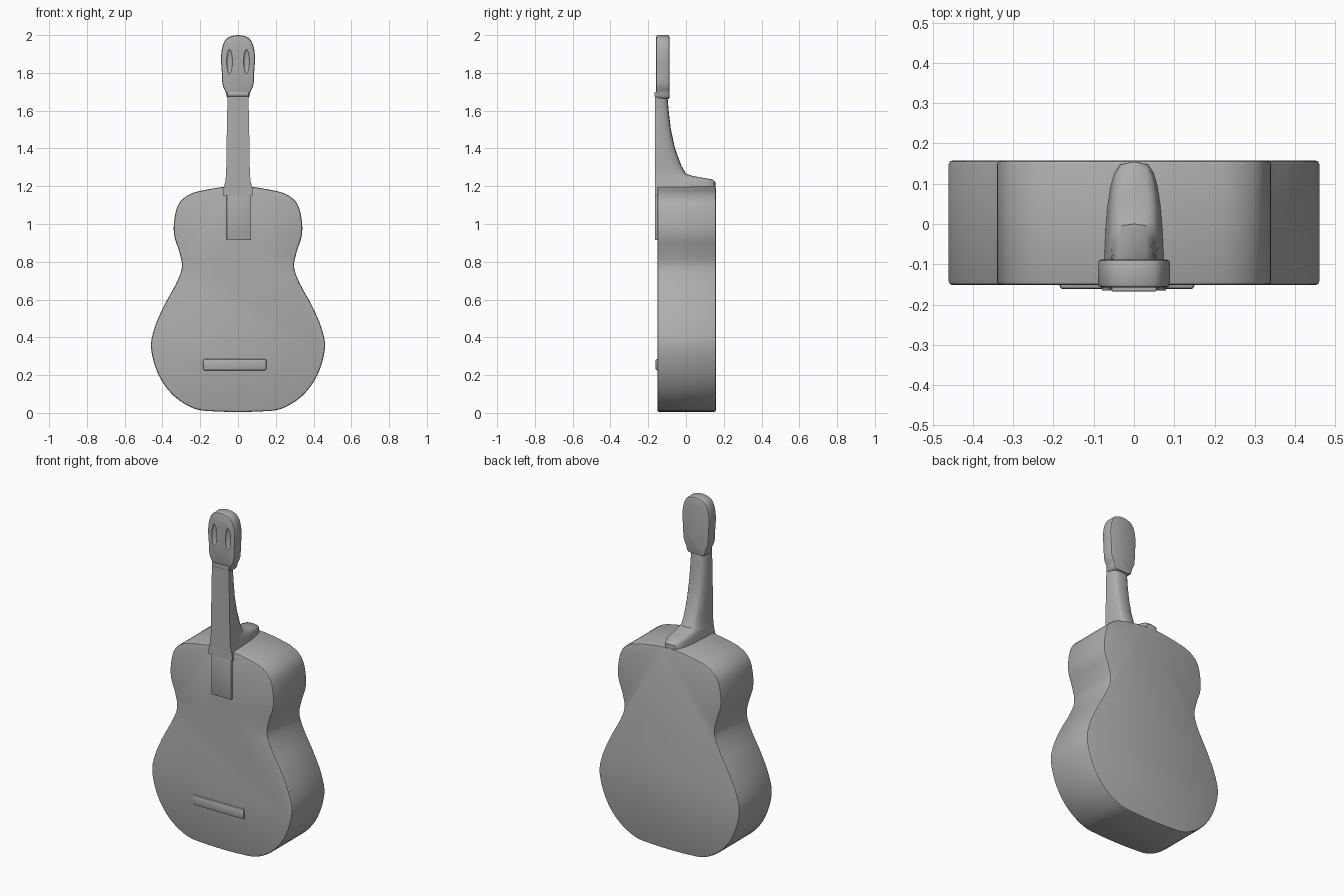
import bpy, bmesh, math
from mathutils import Vector

if "Cube" in bpy.data.objects:
    bpy.data.objects.remove(bpy.data.objects["Cube"], do_unlink=True)

grey = bpy.data.materials.new("plain grey")
grey.use_nodes = True
grey.diffuse_color = (0.42, 0.42, 0.42, 1)
grey.node_tree.nodes["Principled BSDF"].inputs["Base Color"].default_value = grey.diffuse_color


def finish(name, bm):
    bmesh.ops.recalc_face_normals(bm, faces=bm.faces)
    mesh = bpy.data.meshes.new(name)
    bm.to_mesh(mesh)
    bm.free()
    mesh.materials.append(grey)
    ob = bpy.data.objects.new(name, mesh)
    bpy.context.collection.objects.link(ob)
    return ob


def activate(ob):
    bpy.ops.object.select_all(action='DESELECT')
    ob.select_set(True)
    bpy.context.view_layer.objects.active = ob


def smooth(ob, angle=40):
    activate(ob)
    bpy.ops.object.shade_smooth_by_angle(angle=math.radians(angle))


def apply_modifier(ob, kind, **settings):
    mod = ob.modifiers.new(kind.title(), kind)
    for key, value in settings.items():
        setattr(mod, key, value)
    activate(ob)
    bpy.ops.object.modifier_apply(modifier=mod.name)


def cut(ob, cutter):
    apply_modifier(ob, 'BOOLEAN', operation='DIFFERENCE', object=cutter, solver='EXACT')
    bpy.data.objects.remove(cutter, do_unlink=True)


def spline(points, steps=4):
    """Smooth curve through the points."""
    pts = [Vector(p) for p in points]
    pts = [pts[0]] + pts + [pts[-1]]
    out = []
    for a, b, c, d in zip(pts, pts[1:], pts[2:], pts[3:]):
        for i in range(steps):
            t = i / steps
            out.append(0.5 * (2 * b + (c - a) * t + (2 * a - 5 * b + 4 * c - d) * t * t
                              + (3 * b - a - 3 * c + d) * t ** 3))
    return out + [pts[-1]]


def mirrored_slab(name, half, front, back, bevel):
    """Half outline (x, z), mirrored in x and extruded in y."""
    right = spline(half)
    loop = right + [Vector((-p.x, p.y)) for p in reversed(right[1:-1])]
    bm = bmesh.new()
    face = bm.faces.new([bm.verts.new((p.x, front, p.y)) for p in loop])
    new = bmesh.ops.extrude_face_region(bm, geom=[face])["geom"]
    bmesh.ops.translate(bm, vec=(0, back - front, 0),
                        verts=[v for v in new if isinstance(v, bmesh.types.BMVert)])
    ob = finish(name, bm)
    apply_modifier(ob, 'BEVEL', width=bevel, segments=2, angle_limit=math.radians(60))
    return ob


def block(name, x0, x1, y0, y1, z0, z1, bevel):
    bm = bmesh.new()
    bmesh.ops.create_cube(bm, size=1)
    for v in bm.verts:
        v.co = ((x0 + x1) / 2 + v.co.x * (x1 - x0), (y0 + y1) / 2 + v.co.y * (y1 - y0),
                (z0 + z1) / 2 + v.co.z * (z1 - z0))
    ob = finish(name, bm)
    apply_modifier(ob, 'BEVEL', width=bevel, segments=2)
    smooth(ob)
    return ob


# Body with waist and round sound hole
body = mirrored_slab("body", [
    (0, 0.005), (0.12, 0.008), (0.23, 0.022), (0.34, 0.09), (0.42, 0.2), (0.46, 0.34),
    (0.442, 0.45), (0.39, 0.57), (0.33, 0.68), (0.297, 0.77), (0.31, 0.85), (0.338, 0.94),
    (0.336, 1.03), (0.312, 1.11), (0.25, 1.16), (0.16, 1.183), (0.07, 1.197), (0, 1.2)],
    -0.152, 0.158, 0.01)
bm = bmesh.new()
bmesh.ops.create_cone(bm, cap_ends=True, segments=40, radius1=0.12, radius2=0.12, depth=0.1)
for v in bm.verts:
    v.co = (v.co.x, -0.16 + v.co.z, 0.8 + v.co.y)
cut(body, finish("sound_hole_cutter", bm))
smooth(body)

# Neck: rounded sections that sweep back into the heel
FRONT, SIDES = -0.165, 14
sections = [(1.15, 0.155, 0.08), (1.19, 0.155, 0.076), (1.222, 0.155, 0.068), (1.236, 0.14, 0.066),
            (1.246, 0.08, 0.065), (1.256, 0.03, 0.064), (1.266, 0.0, 0.063), (1.31, -0.025, 0.062),
            (1.4, -0.058, 0.061), (1.5, -0.08, 0.059), (1.6, -0.092, 0.057), (1.7, -0.1, 0.055)]
bm = bmesh.new()
rings = []
for z, back, width in sections:
    ring = []
    for i in range(SIDES + 1):
        a = math.pi * i / SIDES
        c = math.cos(a)
        x = math.copysign(width * abs(c) ** 0.5, c)
        ring.append(bm.verts.new((x, FRONT + (back - FRONT) * math.sin(a) ** 0.9, z)))
    rings.append(ring)
for low, high in zip(rings, rings[1:]):
    for i in range(SIDES + 1):
        j = (i + 1) % (SIDES + 1)
        bm.faces.new((low[i], low[j], high[j], high[i]))
bm.faces.new(rings[0])
bm.faces.new(rings[-1])
smooth(finish("neck", bm))

# Fingerboard end, nut and bridge
block("fingerboard", -0.06, 0.07, FRONT, -0.12, 0.915, 1.21, 0.004)
block("nut", -0.056, 0.056, -0.168, -0.1, 1.675, 1.7, 0.005)
block("bridge", -0.185, 0.15, -0.162, -0.13, 0.225, 0.285, 0.009)

# Headstock with two shallow tuner slots
head = mirrored_slab("headstock", [
    (0, 1.66), (0.052, 1.665), (0.066, 1.7), (0.082, 1.74), (0.086, 1.81), (0.09, 1.88),
    (0.082, 1.94), (0.062, 1.98), (0.03, 1.996), (0, 2.0)], -0.158, -0.088, 0.01)
for side in (-1, 1):
    bm = bmesh.new()
    bmesh.ops.create_uvsphere(bm, u_segments=16, v_segments=10, radius=1)
    for v in bm.verts:
        v.co = (side * 0.045 + v.co.x * 0.016, -0.16 + v.co.y * 0.014, 1.86 + v.co.z * 0.065)
    cut(head, finish("slot_cutter", bm))
smooth(head)
